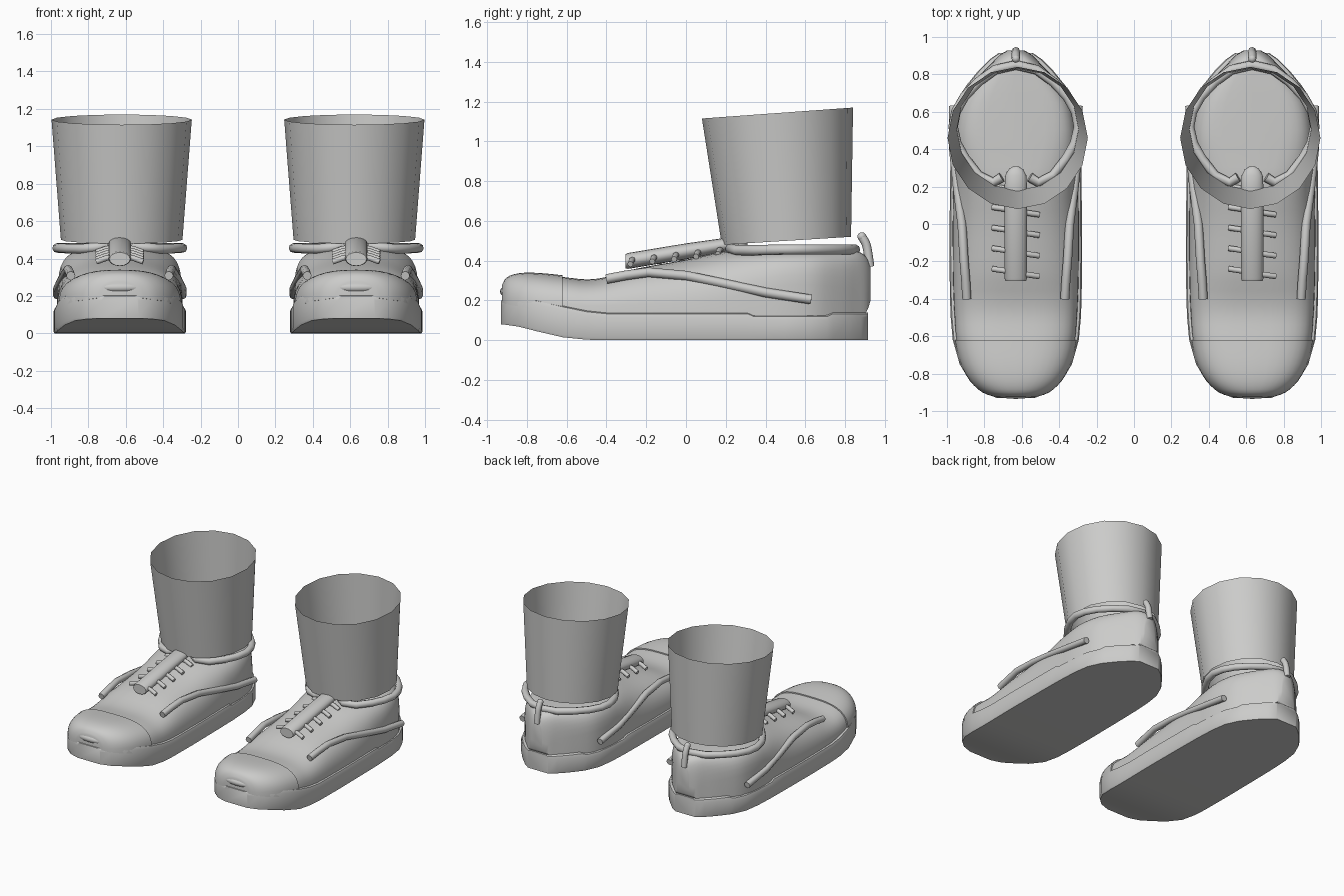
import bpy, bmesh, math
from mathutils import Vector

if "Cube" in bpy.data.objects:
    bpy.data.objects.remove(bpy.data.objects["Cube"])

grey = bpy.data.materials.new("light_grey")
grey.diffuse_color = (0.6, 0.6, 0.59, 1)
grey.use_nodes = True
grey.node_tree.nodes["Principled BSDF"].inputs["Base Color"].default_value = grey.diffuse_color
parts = []


def finish(ob, angle=40):
    ob.data.materials.clear()
    ob.data.materials.append(grey)
    bpy.ops.object.select_all(action='DESELECT')
    bpy.context.view_layer.objects.active = ob
    ob.select_set(True)
    bpy.ops.object.shade_smooth_by_angle(angle=math.radians(angle))
    parts.append(ob)
    return ob


def loft(name, rings, cap=True, angle=40):
    """Skin a list of closed rings with equal point counts."""
    bm = bmesh.new()
    rows = [[bm.verts.new(p) for p in r] for r in rings]
    n = len(rows[0])
    for a, b in zip(rows, rows[1:]):
        for i in range(n):
            bm.faces.new((a[i], a[(i + 1) % n], b[(i + 1) % n], b[i]))
    if cap:
        bm.faces.new(rows[0])
        bm.faces.new(rows[-1])
    bmesh.ops.recalc_face_normals(bm, faces=bm.faces)
    me = bpy.data.meshes.new(name)
    bm.to_mesh(me)
    bm.free()
    ob = bpy.data.objects.new(name, me)
    bpy.context.collection.objects.link(ob)
    return finish(ob, angle)


def refine(keys, steps=3):
    """Catmull-Rom resampling of section keys."""
    k = [Vector(v) for v in keys]
    out = []
    for i in range(len(k) - 1):
        p0, p1, p2, p3 = k[max(i - 1, 0)], k[i], k[i + 1], k[min(i + 2, len(k) - 1)]
        for s in range(steps):
            t = s / steps
            out.append(0.5 * (2 * p1 + (p2 - p0) * t + (2 * p0 - 5 * p1 + 4 * p2 - p3) * t * t
                              + (3 * p1 - p0 - 3 * p2 + p3) * t ** 3))
    return out + [k[-1]]


def tube(name, pts, r, closed=False):
    cu = bpy.data.curves.new(name, 'CURVE')
    cu.dimensions = '3D'
    cu.bevel_depth, cu.bevel_resolution, cu.use_fill_caps = r, 2, True
    sp = cu.splines.new('POLY')
    sp.points.add(len(pts) - 1)
    for p, c in zip(sp.points, pts):
        p.co = (*c, 1)
    sp.use_cyclic_u = closed
    ob = bpy.data.objects.new(name, cu)
    bpy.context.collection.objects.link(ob)
    bpy.ops.object.select_all(action='DESELECT')
    bpy.context.view_layer.objects.active = ob
    ob.select_set(True)
    bpy.ops.object.convert(target='MESH')
    return finish(bpy.context.object, 50)


def ball(name, loc, scale):
    bpy.ops.mesh.primitive_uv_sphere_add(segments=20, ring_count=12, location=loc)
    ob = bpy.context.object
    ob.name = name
    ob.scale = scale
    bpy.ops.object.transform_apply(location=True, rotation=False, scale=True)
    return finish(ob)


# Sole: y, half width, bottom z, top z
sole_keys = [(-.93, .10, .08, .20), (-.90, .18, .077, .208), (-.84, .245, .068, .213),
             (-.75, .30, .045, .205), (-.62, .337, .015, .175), (-.50, .348, .003, .15),
             (-.40, .352, 0, .14), (-.15, .355, 0, .14), (.2, .352, 0, .14),
             (.31, .35, 0, .14), (.34, .35, 0, .126), (.5, .342, 0, .126),
             (.62, .325, 0, .126), (.71, .285, 0, .126), (.74, .265, 0, .14),
             (.82, .2, 0, .14), (.88, .14, 0, .14), (.915, .09, 0, .14)]
rings = []
for y, w, b, t in sole_keys:
    half = [(w - .006, b), (w, b + .012), (w, t - .025), (w - .007, t - .007), (w - .025, t)]
    rings.append([(x, y, z) for x, z in half] + [(-x, y, z) for x, z in reversed(half)])
loft("sole", rings, angle=35)

# Upper: y, half width, base z, top z, squareness
upper_keys = [(-.925, .10, .19, .27, 2.2), (-.90, .17, .18, .308, 2.4), (-.84, .235, .17, .328, 2.6),
              (-.75, .285, .15, .33, 2.8), (-.62, .318, .13, .318, 3), (-.50, .328, .12, .306, 3),
              (-.40, .333, .12, .318, 2.9), (-.25, .337, .12, .36, 2.7), (0, .338, .12, .405, 2.6),
              (.2, .335, .12, .447, 2.9), (.35, .332, .12, .45, 4), (.5, .328, .12, .45, 5),
              (.65, .295, .12, .45, 5), (.78, .205, .12, .45, 4.5), (.86, .13, .125, .447, 4),
              (.905, .085, .14, .42, 3), (.928, .045, .2, .37, 2.5)]


def upper_ring(y, w, b, t, n, grow=0.0):
    """Superelliptic arch from one side of the base to the other."""
    pts = []
    for i in range(21):
        a = math.pi * i / 20
        c, s = math.cos(a), math.sin(a)
        pts.append((math.copysign(abs(c) ** (2 / n), c) * (w + grow), y,
                    b + abs(s) ** (2 / n) * (t + grow - b)))
    return pts


sections = refine(upper_keys)
loft("upper", [upper_ring(*s) for s in sections])

# Toe cap laid over the front of the upper
cap = [s for s in sections if s[0] < -.615]
loft("toe_cap", [upper_ring(*s, grow=.009) for s in cap])
ball("toe_bumper", (0, -.885, .245), (.145, .05, .034))

# Padded collar around the ankle opening
side = [(.075, .25, .468), (.12, .222, .46), (.20, .26, .452), (.27, .35, .452), (.315, .43, .455),
        (.335, .52, .456), (.32, .6, .456), (.275, .68, .456), (.2, .76, .456), (.11, .825, .456)]
tube("collar", side + [(0, .85, .456)] + [(-x, y, z) for x, y, z in reversed(side)], .026)

# Heel pull tab
tube("heel_tab", refine([(0, .925, .37), (0, .915, .44), (0, .905, .485), (0, .885, .52)]), .022)
ball("heel_tab_tip", (0, .884, .521), (.022, .022, .022))

# Side stripes
for sx, label in ((-1, "left"), (1, "right")):
    path = [(.262, -.4, .308), (.268, -.3, .327), (.277, -.19, .342), (.288, 0, .325), (.313, .2, .283),
            (.333, .4, .24), (.334, .63, .205)]
    tube("side_stripe_" + label, [(sx * x, y, z) for x, y, z in path], .024)

# Tongue bar with a rounded upper end
rings = []
for y, w, h in ((-.305, .055, .036), (-.29, .06, .04), (0, .06, .04), (.2, .06, .035),
                (.26, .056, .031), (.29, .04, .022), (.308, .015, .008)):
    zc = .457 + .165 * y - max(0, y - .2) * .15
    rings.append([(w * math.cos(a), y, zc + h * math.sin(a) - .01)
                  for a in (math.tau * i / 16 for i in range(16))])
loft("tongue", rings, angle=50)

# Laces crossing under the tongue
for i in range(5):
    y, z = -.26 + .11 * i, .388 + .0125 * i
    tube("lace_%d" % (i + 1), [(-.125, y + .02, z - .005), (-.07, y + .012, z + .015), (0, y, z + .02),
                               (.07, y - .012, z + .015), (.125, y - .02, z - .005)], .015)

# Open ankle sleeve, slanted at both rims
rings = []
for k in range(5):
    t = k / 4
    y0, y1 = .18 - .1 * t, .83 + .01 * t
    zf, zb = .48 + .635 * t, .52 + .65 * t
    rx = .325 + .05 * t
    ring = []
    for i in range(16):
        a = math.tau * i / 16
        f = (1 + math.sin(a)) / 2
        ring.append((rx * math.cos(a), y0 + (y1 - y0) * f, zf + (zb - zf) * f))
    rings.append(ring)
loft("ankle_sleeve", rings, cap=False)

# Place the pair
for ob in list(parts):
    inset = .01 if ob.name == "ankle_sleeve" else 0
    twin = ob.copy()
    bpy.context.collection.objects.link(twin)
    twin.name = "second_" + ob.name
    ob.location.x = -(.632 - inset)
    twin.location.x = .632 - inset
